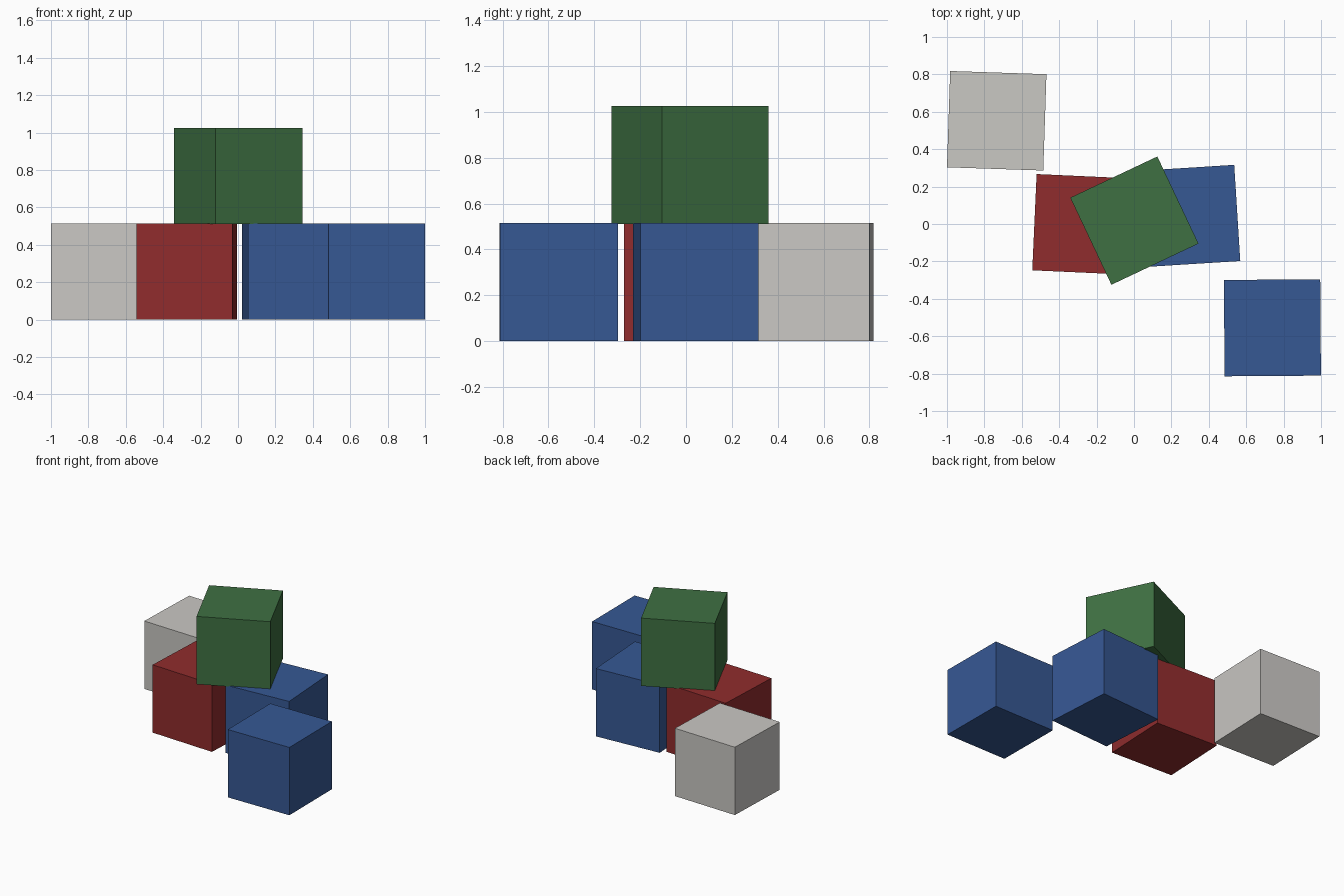
import bpy
import math

if "Cube" in bpy.data.objects:
    bpy.data.objects.remove(bpy.data.objects["Cube"])

SIZE = 0.515


def linear(c):
    c /= 255
    return c / 12.92 if c <= 0.04045 else ((c + 0.055) / 1.055) ** 2.4


def material(name, rgb):
    m = bpy.data.materials.new(name)
    m.diffuse_color = [linear(c) for c in rgb] + [1]
    m.use_nodes = True
    m.node_tree.nodes["Principled BSDF"].inputs["Base Color"].default_value = m.diffuse_color
    return m


red = material("red", (144, 44, 45))
blue = material("blue", (54, 88, 148))
green = material("green", (62, 112, 66))
grey = material("light grey", (202, 200, 196))


def block(name, x, y, base, angle, mat):
    bpy.ops.mesh.primitive_cube_add(size=SIZE, location=(x, y, base + SIZE / 2),
                                    rotation=(0, 0, math.radians(angle)))
    ob = bpy.context.object
    ob.name = name
    ob.data.materials.append(mat)


# Loose blocks on the floor
block("grey_block", -0.734, 0.552, 0, -1.9, grey)
block("front_blue_block", 0.740, -0.555, 0, 0.4, blue)

# Stack: two blocks carrying a third, which sinks slightly into them
block("left_red_block", -0.275, -0.002, 0, -2.6, red)
block("right_blue_block", 0.295, 0.043, 0, 3.6, blue)
block("top_green_block", 0.002, 0.018, 0.51, 25.3, green)
